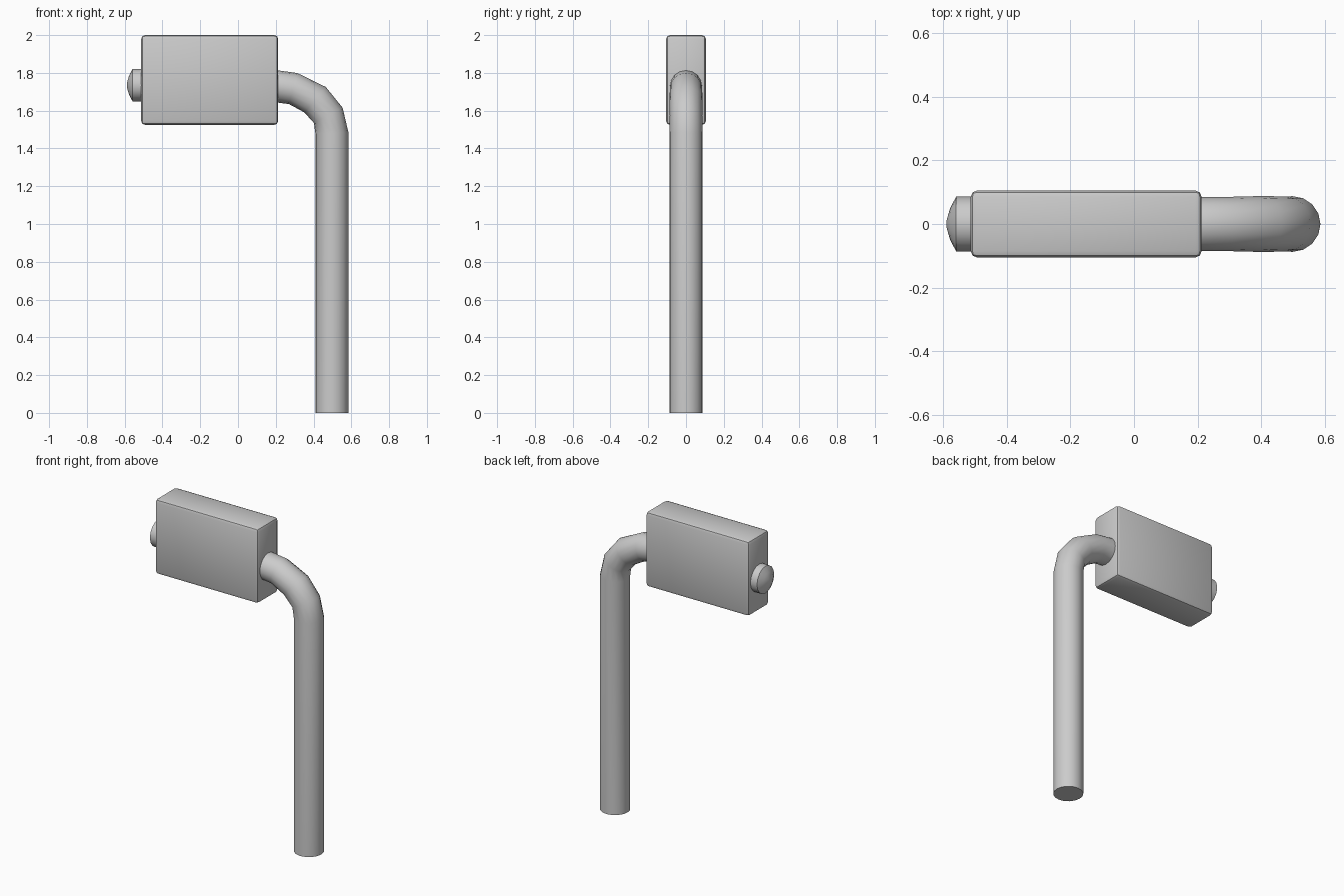
import bpy, bmesh, math
from mathutils import Vector

if "Cube" in bpy.data.objects:
    bpy.data.objects.remove(bpy.data.objects["Cube"])

SIDES = 16


def finish(name, bm, angle=40):
    bmesh.ops.recalc_face_normals(bm, faces=bm.faces)
    mesh = bpy.data.meshes.new(name)
    bm.to_mesh(mesh)
    bm.free()
    obj = bpy.data.objects.new(name, mesh)
    bpy.context.collection.objects.link(obj)
    bpy.ops.object.select_all(action='DESELECT')
    obj.select_set(True)
    bpy.context.view_layer.objects.active = obj
    bpy.ops.object.shade_smooth_by_angle(angle=math.radians(angle))
    return obj


def sweep(name, stations):
    """Round tube through (x, z, radius, tilt) rings in the XZ plane.
    Tilt is the ring normal's angle from +x, in degrees."""
    bm = bmesh.new()
    rings = []
    for x, z, r, tilt in stations:
        t = math.radians(tilt)
        across = Vector((-math.sin(t), 0, math.cos(t)))
        ring = []
        for i in range(SIDES):
            a = math.tau * i / SIDES
            p = Vector((x, 0, z)) + across * r * math.cos(a) + Vector((0, r * math.sin(a), 0))
            ring.append(bm.verts.new(p))
        rings.append(ring)
    for a, b in zip(rings, rings[1:]):
        for i in range(SIDES):
            j = (i + 1) % SIDES
            bm.faces.new((a[i], a[j], b[j], b[i]))
    bm.faces.new(rings[0])
    bm.faces.new(rings[-1])
    return finish(name, bm)


# Upright pole with a bent elbow entering the box
R = 0.0875
sweep("bent_pole", [
    (0.10, 1.73, 0.085, 0), (0.21, 1.728, 0.085, -2), (0.292, 1.717, 0.085, -15),
    (0.408, 1.658, 0.088, -40), (0.478, 1.575, 0.086, -62),
    (0.4975, 1.48, R, -88), (0.4975, 0.0, R, -90)])

# Low domed knob on the opposite end
sweep("end_knob", [
    (-0.588, 1.735, 0.012, 0), (-0.577, 1.735, 0.05, 0),
    (-0.558, 1.735, 0.086, 0), (-0.45, 1.735, 0.087, 0)])

# Flat box with softened edges
bm = bmesh.new()
bmesh.ops.create_cube(bm, size=1)
for v in bm.verts:
    v.co = Vector((v.co.x * 0.725 - 0.15, v.co.y * 0.21, v.co.z * 0.475 + 1.7625))
bmesh.ops.bevel(bm, geom=bm.edges[:], offset=0.02, segments=2, profile=0.5, affect='EDGES')
finish("box_body", bm)
